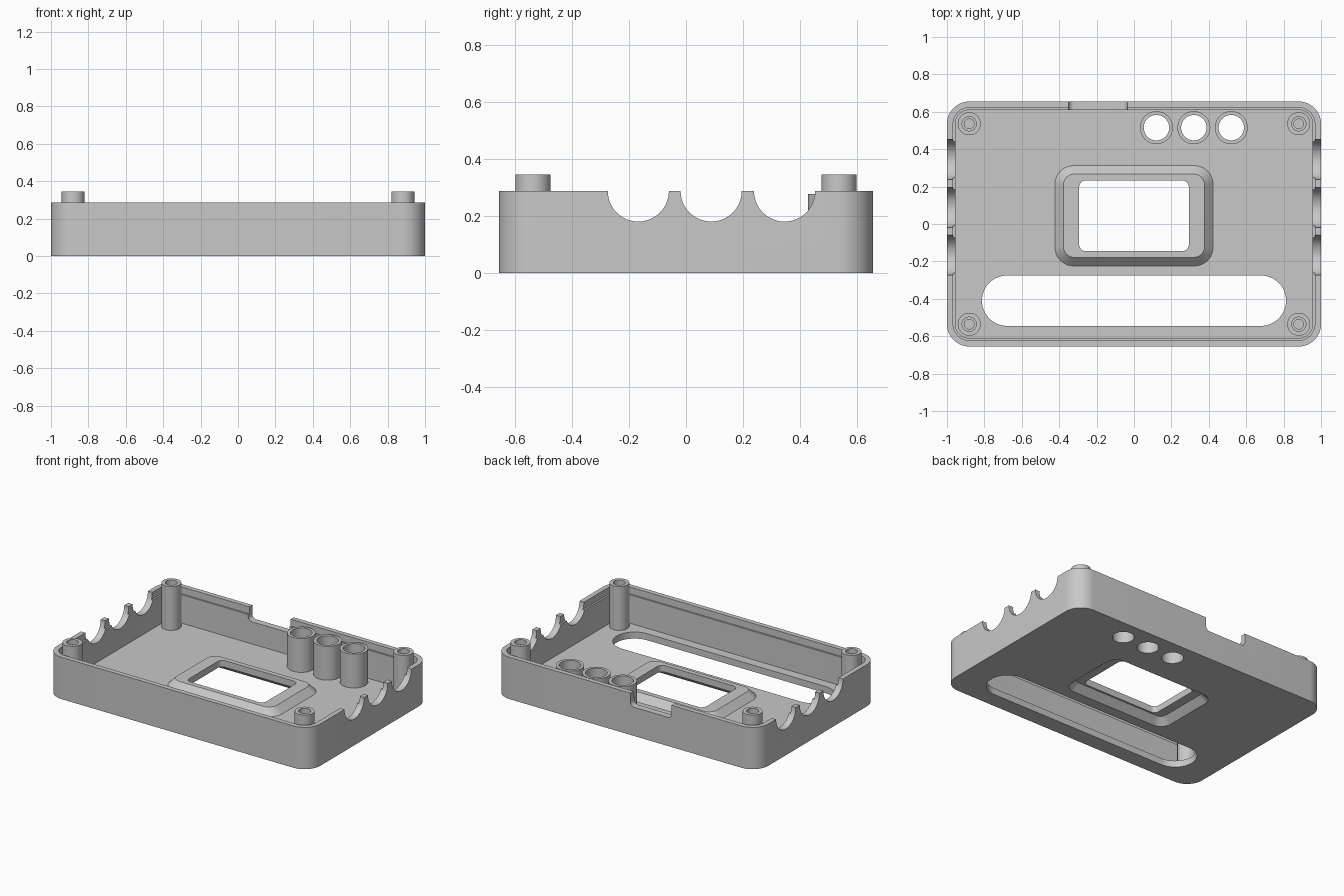
import bpy, bmesh
from math import cos, sin, pi
from mathutils import Matrix

cube = bpy.data.objects.get("Cube")
if cube:
    bpy.data.objects.remove(cube, do_unlink=True)

grey = bpy.data.materials.new("light_grey_plastic")
grey.use_nodes = True
COLOUR = (0.58, 0.58, 0.58, 1)
grey.diffuse_color = COLOUR
grey.node_tree.nodes["Principled BSDF"].inputs["Base Color"].default_value = COLOUR


def outline(hx, hy, r, steps=12):
    """Rounded rectangle points; a circle when hx = hy = r."""
    pts = []
    for q, (sx, sy) in enumerate([(1, 1), (-1, 1), (-1, -1), (1, -1)]):
        for i in range(steps + 1):
            a = (q + i / steps) * pi / 2
            pts.append((sx * (hx - r) + r * cos(a), sy * (hy - r) + r * sin(a)))
    return pts


def loft(name, sections, place=Matrix(), ring=False):
    """Skin (z, hx, hy, r) sections; ring joins last to first, else ends are capped."""
    bm = bmesh.new()
    loops = [[bm.verts.new((x, y, z)) for x, y in outline(hx, hy, r)]
             for z, hx, hy, r in sections]
    n = len(loops[0])
    pairs = list(zip(loops, loops[1:]))
    if ring:
        pairs.append((loops[-1], loops[0]))
    else:
        bm.faces.new(loops[0])
        bm.faces.new(loops[-1])
    for a, b in pairs:
        for i in range(n):
            j = (i + 1) % n
            bm.faces.new((a[i], a[j], b[j], b[i]))
    bmesh.ops.remove_doubles(bm, verts=bm.verts, dist=1e-5)
    bmesh.ops.transform(bm, matrix=place, verts=bm.verts)
    bmesh.ops.recalc_face_normals(bm, faces=bm.faces)
    mesh = bpy.data.meshes.new(name)
    bm.to_mesh(mesh)
    bm.free()
    mesh.materials.append(grey)
    obj = bpy.data.objects.new(name, mesh)
    bpy.context.collection.objects.link(obj)
    return obj


def select(obj):
    bpy.ops.object.select_all(action='DESELECT')
    obj.select_set(True)
    bpy.context.view_layer.objects.active = obj


def cut(target, cutter):
    mod = target.modifiers.new("cut", 'BOOLEAN')
    mod.operation = 'DIFFERENCE'
    mod.solver = 'EXACT'
    mod.object = cutter
    select(target)
    bpy.ops.object.modifier_apply(modifier=mod.name)
    bpy.data.objects.remove(cutter, do_unlink=True)


def disc(z, r):
    return (z, r, r, r)


def prism(low, high, hx, hy, r):
    return [(low, hx, hy, r), (high, hx, hy, r)]


def at(x, y, z=0):
    return Matrix.Translation((x, y, z))


FLOOR, RIM = 0.045, 0.287
BORE, TUBE_Y = 0.068, 0.515
WINDOW = at(0, 0.044)
tube_xs = (0.12, 0.32, 0.52)

# Open tray with a stepped lip around the rim
shell = loft("case_shell", prism(0, RIM, 1, 0.655, 0.12))
cut(shell, loft("cavity", prism(FLOOR, 0.5, 0.955, 0.61, 0.075)))
cut(shell, loft("lip_step", prism(0.24, 0.5, 0.967, 0.622, 0.087)))

# Floor openings: long slot, window and tube bores
cut(shell, loft("slot", prism(-0.1, 0.1, 0.813, 0.135, 0.135), at(0, -0.41)))
cut(shell, loft("window_opening", prism(-0.1, 0.1, 0.401, 0.246, 0.08), WINDOW))
for x in tube_xs:
    cut(shell, loft("bore", [disc(-0.1, BORE), disc(0.1, BORE)], at(x, TUBE_Y)))

# Half-round cable notches through both side walls
for y in (-0.167, 0.088, 0.345):
    cut(shell, loft("side_notch", [disc(-1.2, 0.107), disc(1.2, 0.107)],
                    at(0, y, RIM) @ Matrix.Rotation(pi / 2, 4, 'Y')))

# Rounded rectangular notch in the back wall
cut(shell, loft("back_notch", prism(-0.1, 0.1, 0.157, 0.1, 0.03),
                at(-0.193, 0.65, 0.297) @ Matrix.Rotation(pi / 2, 4, 'X')))
parts = [shell]

# Raised window frame, hollow underneath
parts.append(loft("window_frame", [
    (0, 0.401, 0.246, 0.08),
    (FLOOR, 0.423, 0.268, 0.1),
    (0.09, 0.378, 0.223, 0.06),
    (0.09, 0.293, 0.189, 0.035),
    (FLOOR, 0.293, 0.189, 0.035),
    (FLOOR, 0.356, 0.201, 0.04),
], WINDOW, ring=True))

# Button guide tubes
for i, x in enumerate(tube_xs):
    parts.append(loft(f"guide_tube_{i + 1}", [
        disc(FLOOR, 0.088), disc(0.277, 0.088), disc(0.277, BORE), disc(FLOOR, BORE),
    ], at(x, TUBE_Y), ring=True))

# Corner screw posts with stepped blind holes
for sx, side in ((1, "left"), (-1, "right")):
    for sy, end in ((-1, "front"), (1, "back")):
        parts.append(loft(f"{end}_{side}_screw_post", [
            disc(0.03, 0.0615), disc(0.345, 0.0615), disc(0.345, 0.038),
            disc(0.31, 0.038), disc(0.31, 0.026), disc(0.1, 0.026),
        ], at(sx * 0.881, sy * 0.536)))

for part in parts:
    select(part)
    bpy.ops.object.shade_smooth_by_angle(angle=pi / 6)
